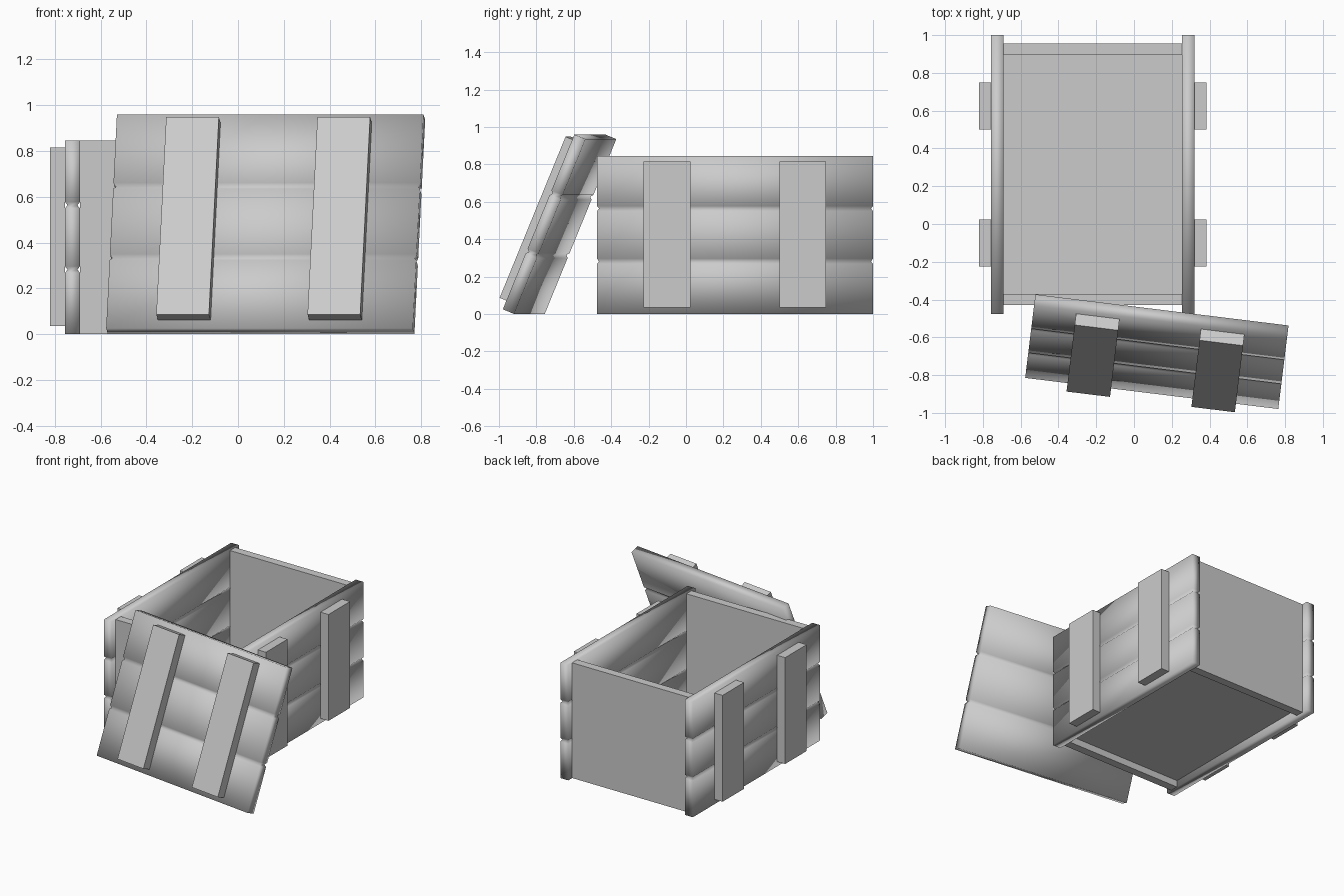
import bpy, bmesh, math
from mathutils import Matrix, Vector

if "Cube" in bpy.data.objects:
    bpy.data.objects.remove(bpy.data.objects["Cube"])


def make_object(name, bm, matrix=None):
    mesh = bpy.data.meshes.new(name)
    bmesh.ops.recalc_face_normals(bm, faces=bm.faces)
    bm.to_mesh(mesh)
    bm.free()
    obj = bpy.data.objects.new(name, mesh)
    bpy.context.collection.objects.link(obj)
    if matrix:
        obj.matrix_world = matrix
    return obj


def board(name, lo, hi, matrix=None):
    bm = bmesh.new()
    lo, hi = Vector(lo), Vector(hi)
    place = Matrix.Translation((lo + hi) / 2) @ Matrix.Diagonal((*(hi - lo), 1))
    bmesh.ops.create_cube(bm, size=1, matrix=place)
    return make_object(name, bm, matrix)


def plank_panel(name, length, thick, height, matrix):
    """Three planks stacked along local z, parted by V grooves all round."""
    bm = bmesh.new()
    half_groove, depth = 0.014, 0.011
    levels = [(-height / 2, 0)]
    for g in (-height / 6, height / 6):
        levels += [(g - half_groove, 0), (g, depth), (g + half_groove, 0)]
    levels.append((height / 2, 0))
    rings = []
    for z, inset in levels:
        x, y = length / 2 - inset, thick / 2 - inset
        rings.append([bm.verts.new((sx * x, sy * y, z))
                      for sx, sy in ((-1, -1), (1, -1), (1, 1), (-1, 1))])
    for a, b in zip(rings, rings[1:]):
        for i in range(4):
            j = (i + 1) % 4
            bm.faces.new((a[i], a[j], b[j], b[i]))
    bm.faces.new(rings[0])
    bm.faces.new(rings[-1])
    # smooth across the grooves, sharp at the square corners
    for f in bm.faces:
        f.smooth = True
    for e in bm.edges:
        if e.calc_face_angle(0) > math.radians(0):
            a, b = e.verts
            vertical = abs(a.co.z - b.co.z) > 1e-4
            end = abs(abs(a.co.z) - height / 2) < 1e-4
            e.smooth = not (vertical or end)
    return make_object(name, bm, matrix)


# crate body dimensions
CX, CY, H, T = -0.218, 0.262, 0.845, 0.065
HALF_W, LEN = 0.538, 1.476
inner = HALF_W - T

# grooved side walls with two battens each
for side, label in ((-1, "left"), (1, "right")):
    place = (Matrix.Translation((CX + side * (HALF_W - T / 2), CY, H / 2))
             @ Matrix.Rotation(math.pi / 2, 4, 'Z'))
    plank_panel(label + "_wall", LEN, T, H, place)
    xs = sorted((CX + side * HALF_W, CX + side * (HALF_W + T)))
    for i, y in enumerate((-0.101, 0.624)):
        board(f"{label}_batten_{i + 1}", (xs[0], y - 0.125, 0.035), (xs[1], y + 0.125, 0.815))

# plain end walls, set in from the side wall ends
for y0, y1, label in ((-0.43, -0.37, "front"), (0.895, 0.955, "back")):
    board(label + "_wall", (CX - inner, y0, 0), (CX + inner, y1, H))

# raised floor
board("floor", (CX - inner, -0.37, 0.05), (CX + inner, 0.895, 0.11))

# lid leaning on the front of the crate
LID_L, LID_H = 1.35, 1.011
lid = (Matrix.Translation((0.121, -0.676, 0.48))
       @ Matrix.Rotation(math.radians(-7), 4, 'Z')
       @ Matrix.Rotation(math.radians(-22.4), 4, 'X'))
plank_panel("lid", LID_L, T, LID_H, lid)
for i, x in enumerate((-0.333, 0.333)):
    board(f"lid_batten_{i + 1}", (x - 0.116, -1.5 * T, -0.466), (x + 0.116, -0.5 * T, 0.466), lid)
